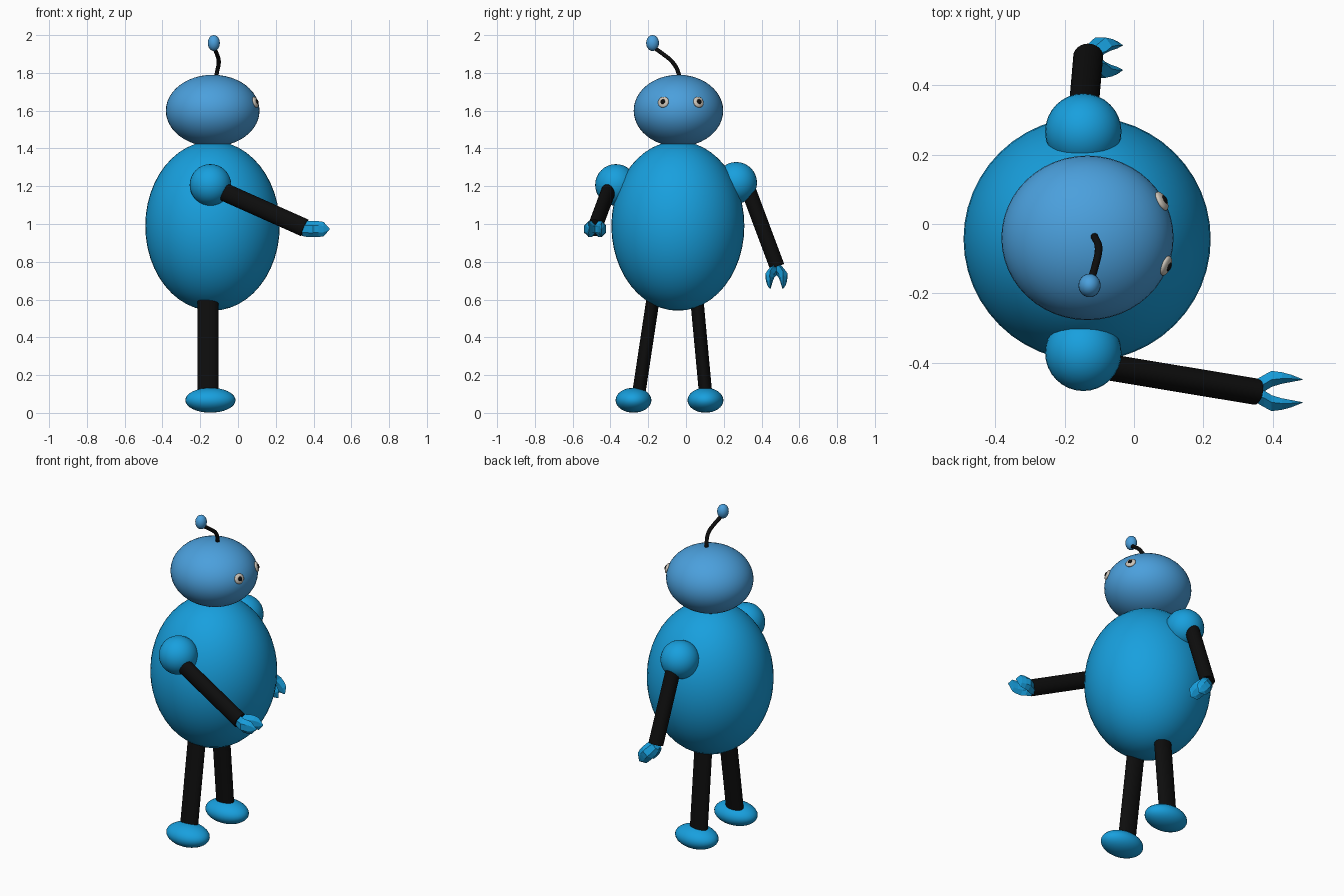
import bpy, bmesh, math
from mathutils import Vector, Matrix

if "Cube" in bpy.data.objects:
    bpy.data.objects.remove(bpy.data.objects["Cube"])


def material(name, rgb):
    m = bpy.data.materials.new(name)
    m.diffuse_color = (*rgb, 1)
    m.use_nodes = True
    m.node_tree.nodes["Principled BSDF"].inputs["Base Color"].default_value = m.diffuse_color
    return m


BLUE = material("blue", (0.009, 0.35, 0.73))
PALE = material("pale_blue", (0.07, 0.35, 0.72))
BLACK = material("black", (0.004, 0.004, 0.004))
IVORY = material("ivory", (0.6, 0.55, 0.48))


def finish(name, bm, mat, smooth=True, matrix=None):
    bmesh.ops.recalc_face_normals(bm, faces=bm.faces)
    me = bpy.data.meshes.new(name)
    bm.to_mesh(me)
    bm.free()
    if matrix:
        me.transform(matrix)
    me.materials.append(mat)
    ob = bpy.data.objects.new(name, me)
    bpy.context.collection.objects.link(ob)
    if smooth:
        bpy.ops.object.select_all(action='DESELECT')
        ob.select_set(True)
        bpy.context.view_layer.objects.active = ob
        bpy.ops.object.shade_smooth_by_angle(angle=math.radians(40))
    return ob


def ellipsoid(name, center, radii, mat, facing=None, seg=48):
    bm = bmesh.new()
    bmesh.ops.create_uvsphere(bm, u_segments=seg, v_segments=seg // 2, radius=1)
    rot = Matrix.Identity(4)
    if facing:  # local z points along "facing"
        rot = Vector(facing).to_track_quat('Z', 'Y').to_matrix().to_4x4()
    mat4 = Matrix.Translation(center) @ rot @ Matrix.Diagonal((*radii, 1))
    return finish(name, bm, mat, True, mat4)


def frame(u, v, w, origin):
    m = Matrix((u, v, w)).transposed().to_4x4()
    m.translation = origin
    return m


def limb(name, start, end, side, r_side, r_other):
    """Oval cylinder; r_side is the radius measured along 'side'."""
    a, b = Vector(start), Vector(end)
    axis = (b - a).normalized()
    s = Vector(side)
    s = (s - axis * s.dot(axis)).normalized()
    bm = bmesh.new()
    bmesh.ops.create_cone(bm, cap_ends=True, segments=24, radius1=1, radius2=1,
                          depth=(b - a).length)
    m = frame(s, axis.cross(s), axis, (a + b) / 2)
    return finish(name, bm, BLACK, True, m @ Matrix.Diagonal((r_side, r_other, 1, 1)))


def claw(name, origin, direction):
    """Two faceted prongs curving apart along y and closing at the tips."""
    # distance along the hand, inner edge, outer edge, half thickness
    sections = [(0.0, -0.003, 0.025, 0.036), (0.036, -0.002, 0.046, 0.043),
                (0.058, 0.012, 0.058, 0.043), (0.088, 0.021, 0.054, 0.042),
                (0.115, 0.026, 0.047, 0.038), (0.147, 0.032, 0.034, 0.003)]
    bm = bmesh.new()
    for sign in (1, -1):
        rings = []
        for u, i, o, t in sections:
            mid = i + (o - i) * 0.45
            pts = [(o, t * .45), (mid, t), (i, t * .4),
                   (i, -t * .4), (mid, -t), (o, -t * .45)]
            rings.append([bm.verts.new((u, sign * v, w)) for v, w in pts])
        for r0, r1 in zip(rings, rings[1:]):
            for k in range(6):
                j = (k + 1) % 6
                bm.faces.new((r0[k], r0[j], r1[j], r1[k]))
        bm.faces.new(rings[0])
        bm.faces.new(rings[-1])
    d = Vector(direction).normalized()
    y = Vector((0, 1, 0))
    return finish(name, bm, BLUE, False, frame(d, y, d.cross(y), origin))


# Body and head
ellipsoid("body", (-0.135, -0.043, 0.99), (0.356, 0.352, 0.449), BLUE)
HEAD, HEAD_R = Vector((-0.134, -0.04, 1.60)), (0.248, 0.237, 0.19)
ellipsoid("head", HEAD, HEAD_R, PALE)

# Eyes: flattened discs lying on the head, looking along +x
for side, y in (("near", -0.12), ("far", 0.066)):
    dy, dz = (y - HEAD.y) / HEAD_R[1], 0.045 / HEAD_R[2]
    x = HEAD.x + HEAD_R[0] * math.sqrt(1 - dy * dy - dz * dz)
    p = Vector((x, y, HEAD.z + 0.045))
    n = Vector([(p[k] - HEAD[k]) / HEAD_R[k] ** 2 for k in range(3)]).normalized()
    ellipsoid(side + "_eye", p, (0.03, 0.03, 0.012), IVORY, n, 24)
    ellipsoid(side + "_pupil", p + n * 0.009, (0.014, 0.014, 0.007), BLACK, n, 16)

# Antenna: bent stalk with a bulb
cu = bpy.data.curves.new("antenna_stalk", 'CURVE')
cu.dimensions = '3D'
cu.bevel_depth = 0.011
cu.bevel_resolution = 3
cu.use_fill_caps = True
path = [(-0.117, -0.035, 1.76), (-0.112, -0.04, 1.80), (-0.102, -0.07, 1.855),
        (-0.112, -0.122, 1.90), (-0.128, -0.172, 1.935)]
sp = cu.splines.new('BEZIER')
sp.bezier_points.add(len(path) - 1)
for bp, co in zip(sp.bezier_points, path):
    bp.co = co
    bp.handle_left_type = bp.handle_right_type = 'AUTO'
cu.materials.append(BLACK)
bpy.context.collection.objects.link(bpy.data.objects.new("antenna_stalk", cu))
ellipsoid("antenna_bulb", (-0.128, -0.177, 1.958), (0.032, 0.034, 0.042), PALE, None, 24)

# Shoulders, arms and claws
ellipsoid("near_shoulder", (-0.146, -0.371, 1.207), (0.11, 0.11, 0.11), BLUE, None, 32)
ellipsoid("far_shoulder", (-0.146, 0.266, 1.218), (0.11, 0.11, 0.11), BLUE, None, 32)
limb("near_arm", (-0.13, -0.403, 1.195), (0.352, -0.483, 0.98), (0, 1, 0), 0.038, 0.048)
limb("far_arm", (-0.147, 0.31, 1.235), (-0.132, 0.482, 0.775), (0, 1, 0), 0.04, 0.043)
claw("near_claw", (0.338, -0.481, 0.973), (1, 0, 0))
claw("far_claw", (-0.134, 0.479, 0.771), (0.64, 0, -0.77))

# Legs and feet
for side, y_top, y_low, y_foot in (("near", -0.163, -0.252, -0.278),
                                   ("far", 0.05, 0.105, 0.103)):
    limb(side + "_leg", (-0.159, y_top, 0.68), (-0.159, y_low, 0.09),
         (0, 1, 0), 0.035, 0.056)
    ellipsoid(side + "_foot", (-0.146, y_foot, 0.067), (0.133, 0.095, 0.066), BLUE, None, 32)
